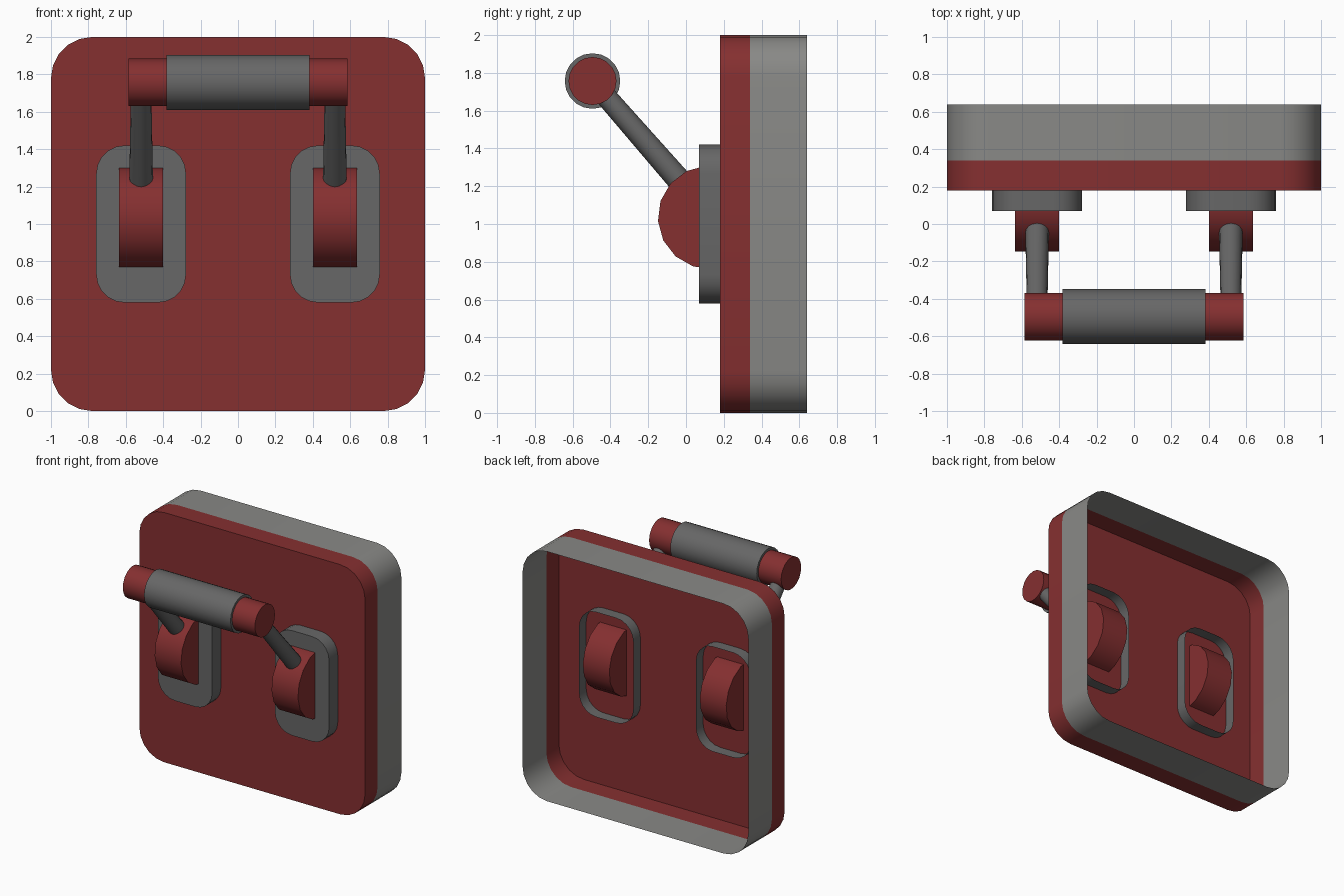
import bpy, bmesh, math
from mathutils import Vector

if "Cube" in bpy.data.objects:
    bpy.data.objects.remove(bpy.data.objects["Cube"])


def material(name, rgb):
    m = bpy.data.materials.new(name)
    m.diffuse_color = (*rgb, 1)
    m.use_nodes = True
    m.node_tree.nodes["Principled BSDF"].inputs["Base Color"].default_value = m.diffuse_color
    return m


RED = material("dark_red", (0.235, 0.029, 0.030))
GREY = material("dark_grey", (0.135, 0.135, 0.135))
LIGHT = material("light_grey", (0.25, 0.25, 0.24))


def finish(name, bm, mats, angle=35):
    # smooth faces, keeping edges sharper than the angle crisp
    bm.normal_update()
    for f in bm.faces:
        f.smooth = True
    for e in bm.edges:
        if len(e.link_faces) == 2 and e.calc_face_angle() > math.radians(angle):
            e.smooth = False
    me = bpy.data.meshes.new(name)
    bm.to_mesh(me)
    bm.free()
    for m in mats:
        me.materials.append(m)
    ob = bpy.data.objects.new(name, me)
    bpy.context.collection.objects.link(ob)
    return ob


def rounded_rect(cx, cz, w, h, r, seg=5):
    pts = []
    for i, (sx, sz) in enumerate([(1, 1), (-1, 1), (-1, -1), (1, -1)]):
        for k in range(seg + 1):
            a = math.radians(90 * i + 90 * k / seg)
            pts.append((cx + sx * (w / 2 - r) + r * math.cos(a),
                        cz + sz * (h / 2 - r) + r * math.sin(a)))
    return pts


def open_tray(name, outline, depths, mats):
    # closed front face at the first depth, walls running back, open rear
    bm = bmesh.new()
    rings = [[bm.verts.new((x, y, z)) for x, z in outline] for y in depths]
    bm.faces.new(rings[0])
    n = len(outline)
    for s in range(len(depths) - 1):
        for i in range(n):
            j = (i + 1) % n
            f = bm.faces.new((rings[s][i], rings[s][j], rings[s + 1][j], rings[s + 1][i]))
            f.material_index = min(s, len(mats) - 1)
    bmesh.ops.recalc_face_normals(bm, faces=bm.faces)
    if bm.faces[:][0].normal.y > 0:
        bmesh.ops.reverse_faces(bm, faces=bm.faces)
    return finish(name, bm, mats)


def rod(name, p0, p1, r0, r1, sides, mat, spin=0.0):
    p0, p1 = Vector(p0), Vector(p1)
    d = p1 - p0
    bm = bmesh.new()
    bmesh.ops.create_cone(bm, cap_ends=True, segments=sides, radius1=r0, radius2=r1, depth=d.length)
    rot = d.to_track_quat('Z', 'Y').to_matrix()
    for v in bm.verts:
        c, s = math.cos(spin), math.sin(spin)
        v.co = Vector((c * v.co.x - s * v.co.y, s * v.co.x + c * v.co.y, v.co.z))
        v.co = rot @ v.co + (p0 + p1) / 2
    return finish(name, bm, [mat])


# wall panel: red front and band, light grey rear rim, open at the back
open_tray("panel", rounded_rect(0, 1, 2, 2, 0.22), [0.18, 0.34, 0.64], [RED, LIGHT])

HY, HZ = -0.495, 1.757   # handle axis
WY, WZ = 0.125, 1.035    # pivot axis

for side, label in ((-1, "left"), (1, "right")):
    x = side * 0.518
    # raised pad whose walls pass through the panel
    open_tray(label + "_pad", rounded_rect(x, 1.0, 0.48, 0.84, 0.15), [0.07, 0.27], [GREY])
    # pivot wheel
    rod(label + "_pivot", (x - 0.117, WY, WZ), (x + 0.117, WY, WZ), 0.274, 0.274, 16, RED, math.radians(4))
    # tapered lever arm
    rod(label + "_arm", (x, 0.0, 1.19), (x, HY, HZ), 0.064, 0.054, 16, GREY)

# handle bar and grip
rod("handle_bar", (-0.585, HY, HZ), (0.585, HY, HZ), 0.127, 0.127, 20, RED)
rod("handle_grip", (-0.383, HY, HZ), (0.383, HY, HZ), 0.147, 0.147, 20, GREY)
